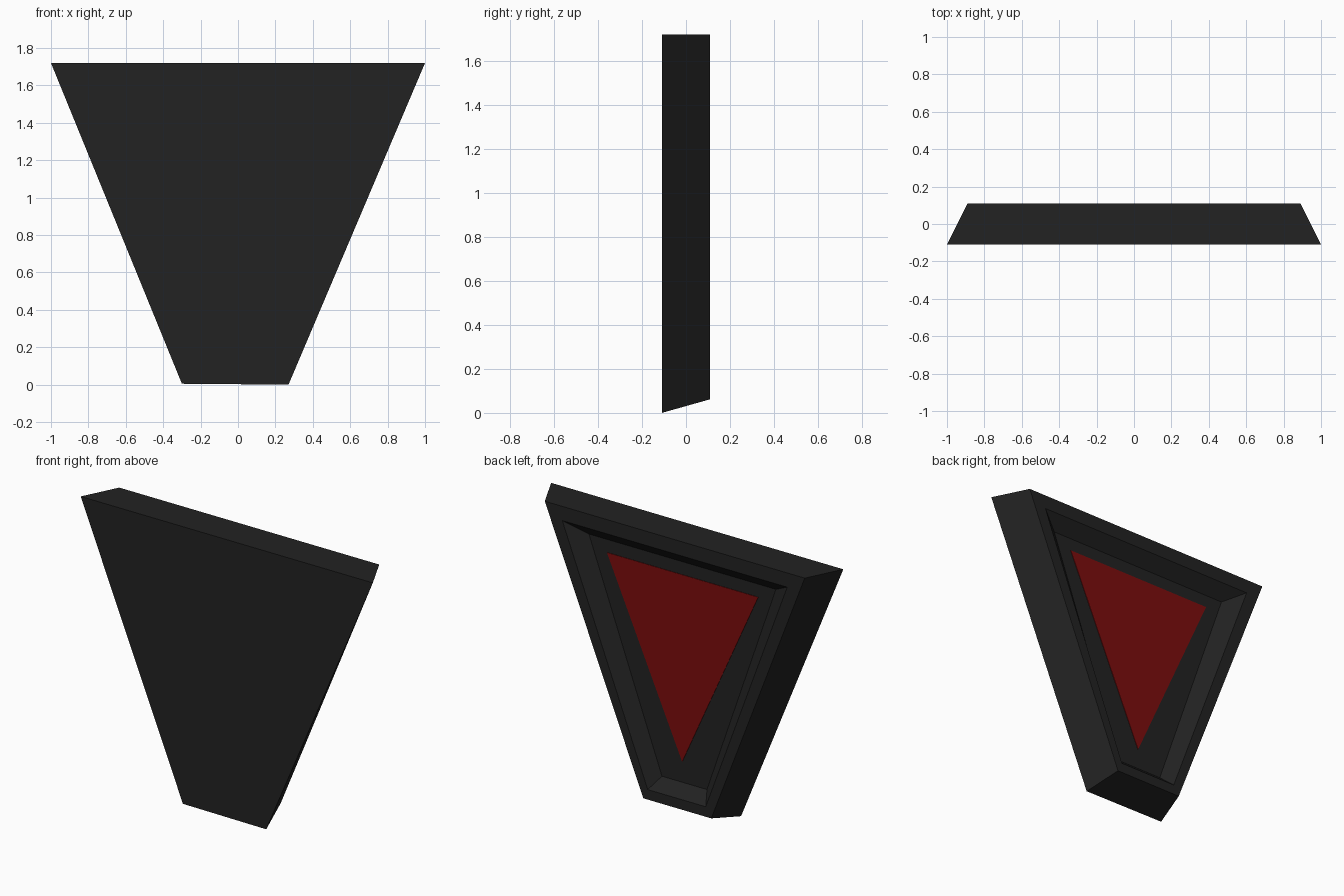
import bpy, bmesh

if "Cube" in bpy.data.objects:
    bpy.data.objects.remove(bpy.data.objects["Cube"])


def material(name, rgb):
    m = bpy.data.materials.new(name)
    m.diffuse_color = (*rgb, 1)
    m.use_nodes = True
    m.node_tree.nodes["Principled BSDF"].inputs["Base Color"].default_value = m.diffuse_color
    return m


def make_object(name, bm, mat):
    bmesh.ops.recalc_face_normals(bm, faces=bm.faces)
    me = bpy.data.meshes.new(name)
    bm.to_mesh(me)
    bm.free()
    me.materials.append(mat)
    ob = bpy.data.objects.new(name, me)
    bpy.context.collection.objects.link(ob)
    return ob


black = material("charcoal black", (0.016, 0.016, 0.016))
red = material("dark red", (0.2, 0.004, 0.004))

# Tapered tray: outline loops (x, z) from the front, over the rim, to the recessed floor
loops = [
    (-0.11, [(-1, 1.72), (1, 1.72), (0.27, 0.0), (-0.30, 0.005)]),
    (0.11, [(-0.89, 1.72), (0.89, 1.72), (0.215, 0.062), (-0.25, 0.062)]),
    (0.11, [(-0.77, 1.632), (0.77, 1.632), (0.185, 0.124), (-0.212, 0.124)]),
    (0.035, [(-0.64, 1.555), (0.64, 1.555), (0.14, 0.19), (-0.168, 0.19)]),
]
bm = bmesh.new()
rings = [[bm.verts.new((x, y, z)) for x, z in pts] for y, pts in loops]
for a, b in zip(rings, rings[1:]):
    for i in range(4):
        j = (i + 1) % 4
        bm.faces.new((a[i], a[j], b[j], b[i]))
bm.faces.new(rings[0])
bm.faces.new(rings[-1])
make_object("tapered_tray", bm, black)

# Thin red triangle plate on the recessed floor
bm = bmesh.new()
tri = bm.faces.new([bm.verts.new((x, 0.033, z))
                    for x, z in [(-0.52, 1.475), (0.515, 1.475), (0.0, 0.318)]])
out = bmesh.ops.extrude_face_region(bm, geom=[tri])
bmesh.ops.translate(bm, vec=(0, 0.005, 0),
                    verts=[v for v in out["geom"] if isinstance(v, bmesh.types.BMVert)])
make_object("red_triangle", bm, red)
